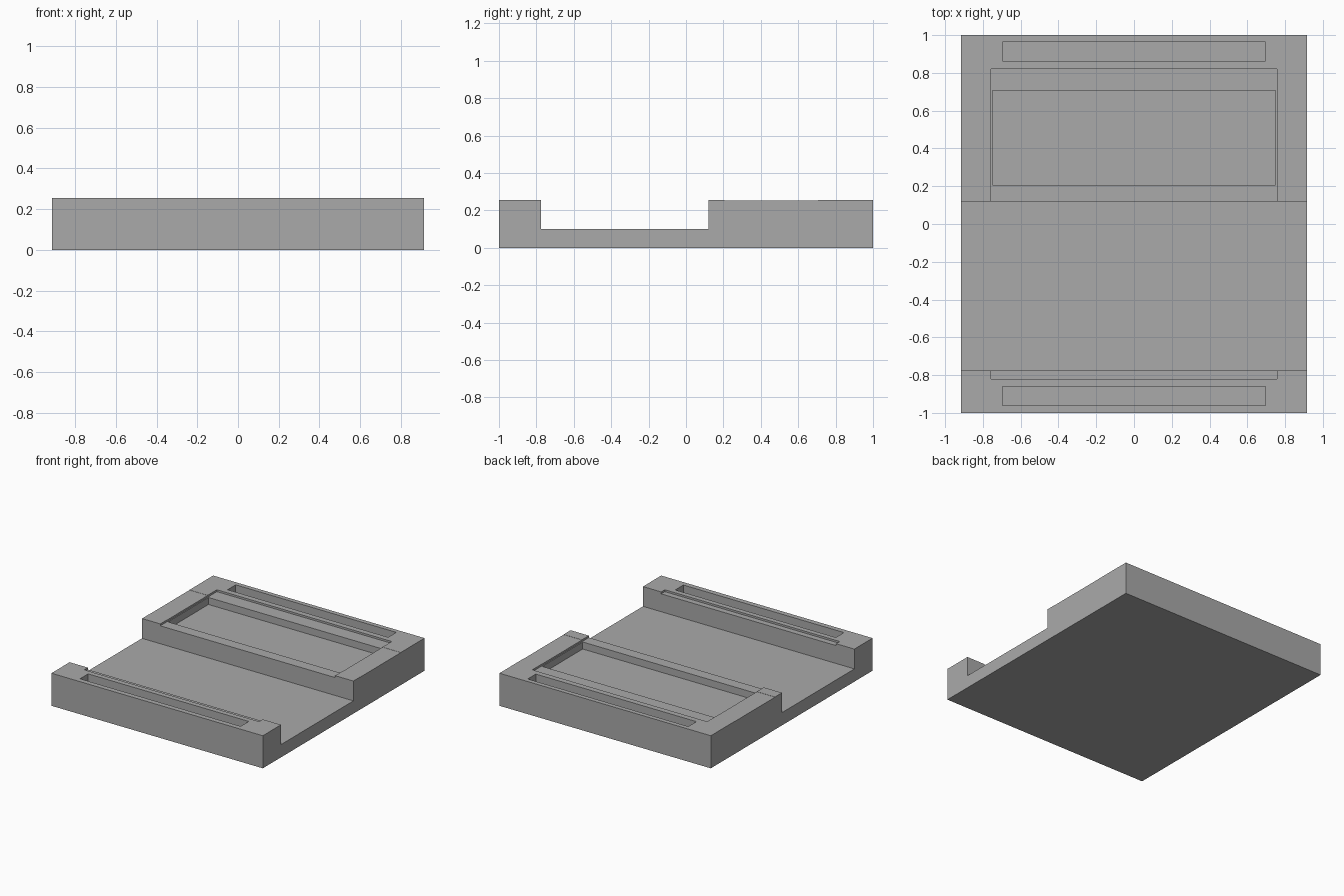
import bpy
import bmesh

cube = bpy.data.objects.get("Cube")
if cube:
    bpy.data.objects.remove(cube, do_unlink=True)

HALF_W, TOP = 0.915, 0.255
RECESS_Z = TOP - 0.015

grey = bpy.data.materials.new("plain_grey")
grey.use_nodes = True
colour = (0.4, 0.4, 0.4, 1)
grey.diffuse_color = colour
grey.node_tree.nodes["Principled BSDF"].inputs["Base Color"].default_value = colour


def add_prism(name, profile, half_x):
    """Extrude a (y, z) profile along x, centred on x = 0."""
    bm = bmesh.new()
    face = bm.faces.new([bm.verts.new((-half_x, y, z)) for y, z in profile])
    new = bmesh.ops.extrude_face_region(bm, geom=[face])["geom"]
    verts = [v for v in new if isinstance(v, bmesh.types.BMVert)]
    bmesh.ops.translate(bm, verts=verts, vec=(2 * half_x, 0, 0))
    bmesh.ops.recalc_face_normals(bm, faces=bm.faces)
    mesh = bpy.data.meshes.new(name)
    bm.to_mesh(mesh)
    bm.free()
    mesh.materials.append(grey)
    obj = bpy.data.objects.new(name, mesh)
    bpy.context.collection.objects.link(obj)
    return obj


def cut(body, name, half_x, y0, y1, z0):
    """Cut a box-shaped pocket from the top down to z0."""
    z1 = TOP + 0.1
    cutter = add_prism(name, [(y0, z0), (y1, z0), (y1, z1), (y0, z1)], half_x)
    cutter.hide_render = True
    mod = body.modifiers.new(name, "BOOLEAN")
    mod.operation, mod.solver, mod.object = "DIFFERENCE", "EXACT", cutter
    bpy.context.view_layer.objects.active = body
    bpy.ops.object.modifier_apply(modifier=mod.name)
    bpy.data.objects.remove(cutter, do_unlink=True)


# Base block with the wide channel across it
FRONT, BACK, FLOOR = -0.775, 0.12, 0.1
base = add_prism("base_tray", [
    (-1, 0), (1, 0), (1, TOP), (BACK, TOP), (BACK, FLOOR),
    (FRONT, FLOOR), (FRONT, TOP), (-1, TOP)], HALF_W)

# Shallow band over the back block
cut(base, "shallow_band", 1, 0.206, 0.706, TOP - 0.0015)
# Thin lid recess spanning both blocks
cut(base, "lid_recess", 0.757, -0.82, 0.82, RECESS_Z)
# Deeper pocket inside the recess
cut(base, "pocket", 0.75, 0.206, 0.706, RECESS_Z - 0.055)
# Long slots near the front and back edges
for side, y in (("front", -0.91), ("back", 0.914)):
    cut(base, side + "_slot", 0.695, y - 0.05, y + 0.05, FLOOR)
